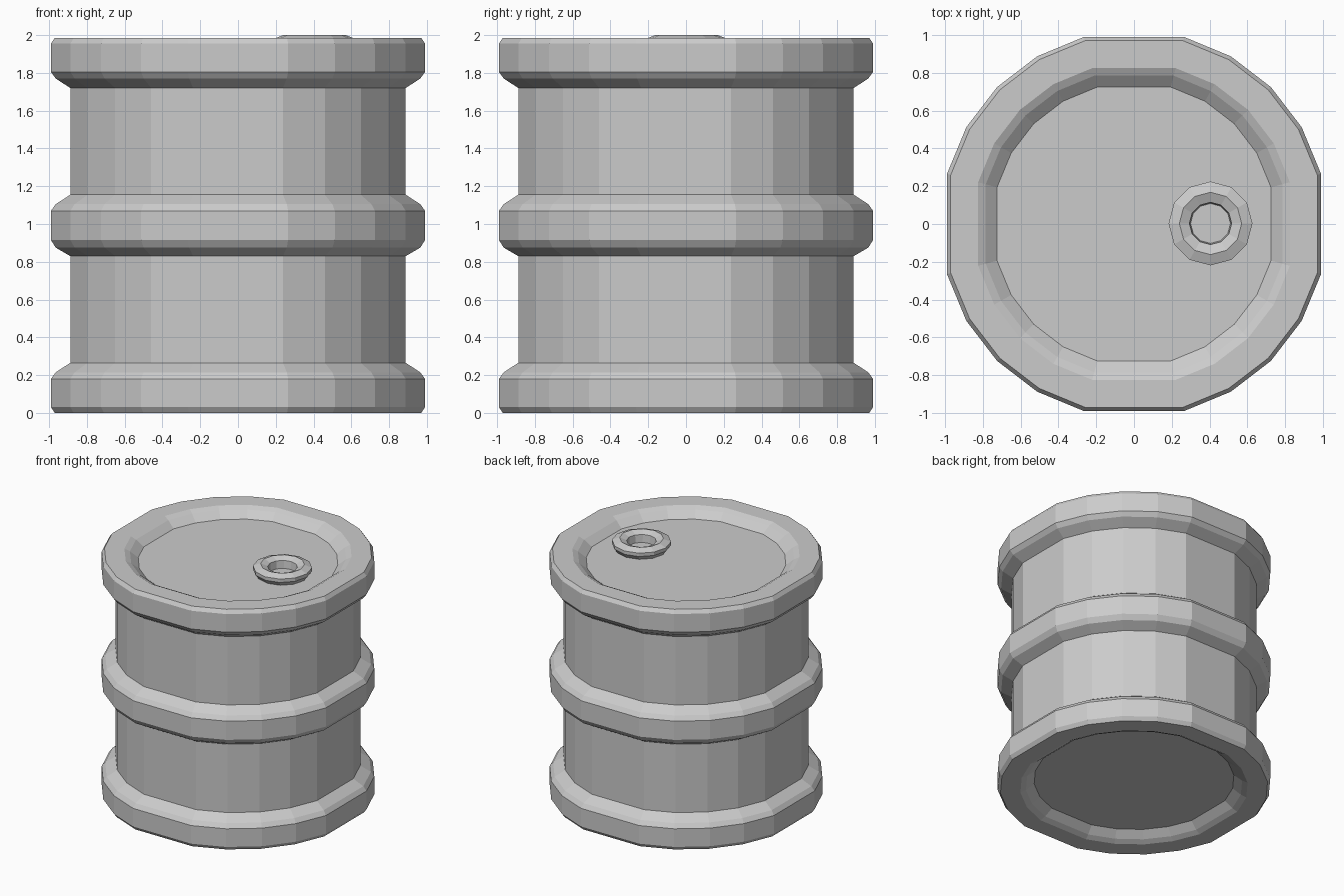
import bpy, bmesh, math

if "Cube" in bpy.data.objects:
    bpy.data.objects.remove(bpy.data.objects["Cube"])


def lathe(name, profile, angles, centre=(0, 0), closed=False):
    """Sweep an (r, z) profile through the given angles; cap ends unless closed."""
    bm = bmesh.new()
    rings = [[bm.verts.new((centre[0] + r * math.cos(a),
                            centre[1] + r * math.sin(a), z)) for a in angles]
             for r, z in profile]
    n = len(angles)
    pairs = list(zip(rings, rings[1:]))
    if closed:
        pairs.append((rings[-1], rings[0]))
    else:
        bm.faces.new(rings[0])
        bm.faces.new(rings[-1])
    for lo, hi in pairs:
        for i in range(n):
            j = (i + 1) % n
            bm.faces.new((lo[i], lo[j], hi[j], hi[i]))
    bmesh.ops.recalc_face_normals(bm, faces=bm.faces[:])
    mesh = bpy.data.meshes.new(name)
    bm.to_mesh(mesh)
    bm.free()
    obj = bpy.data.objects.new(name, mesh)
    bpy.context.collection.objects.link(obj)
    return obj


# Drum: 24-gon with the four axis corners left out, giving wide flat sides
drum_angles = [math.radians(a) for a in range(0, 360, 15) if a % 90]
k = 1 / math.cos(math.radians(15))   # flat-side distance -> corner radius

# Widths at the flat sides, from the bottom recess up to the lid recess
base = [(0.725, 0.07), (0.785, 0.02), (0.825, 0.0), (0.97, 0.0), (0.99, 0.03),
        (0.99, 0.18), (0.965, 0.215), (0.888, 0.265)]
middle = [(0.888, 0.83), (0.965, 0.875), (0.99, 0.915),
          (0.99, 1.07), (0.965, 1.105), (0.888, 1.155)]
top = [(w, 1.985 - z) for w, z in reversed(base)]
lathe("drum_body", [(w * k, z) for w, z in base + middle + top], drum_angles)

# Filler ring on the lid, open in the middle
cap_angles = [math.radians(a) for a in range(0, 360, 30)]
cap_profile = [(0.185, 1.90), (0.222, 1.95), (0.222, 1.978), (0.165, 2.0),
               (0.112, 1.978), (0.104, 1.90)]
lathe("filler_ring", cap_profile, cap_angles, centre=(0.405, 0.003), closed=True)
